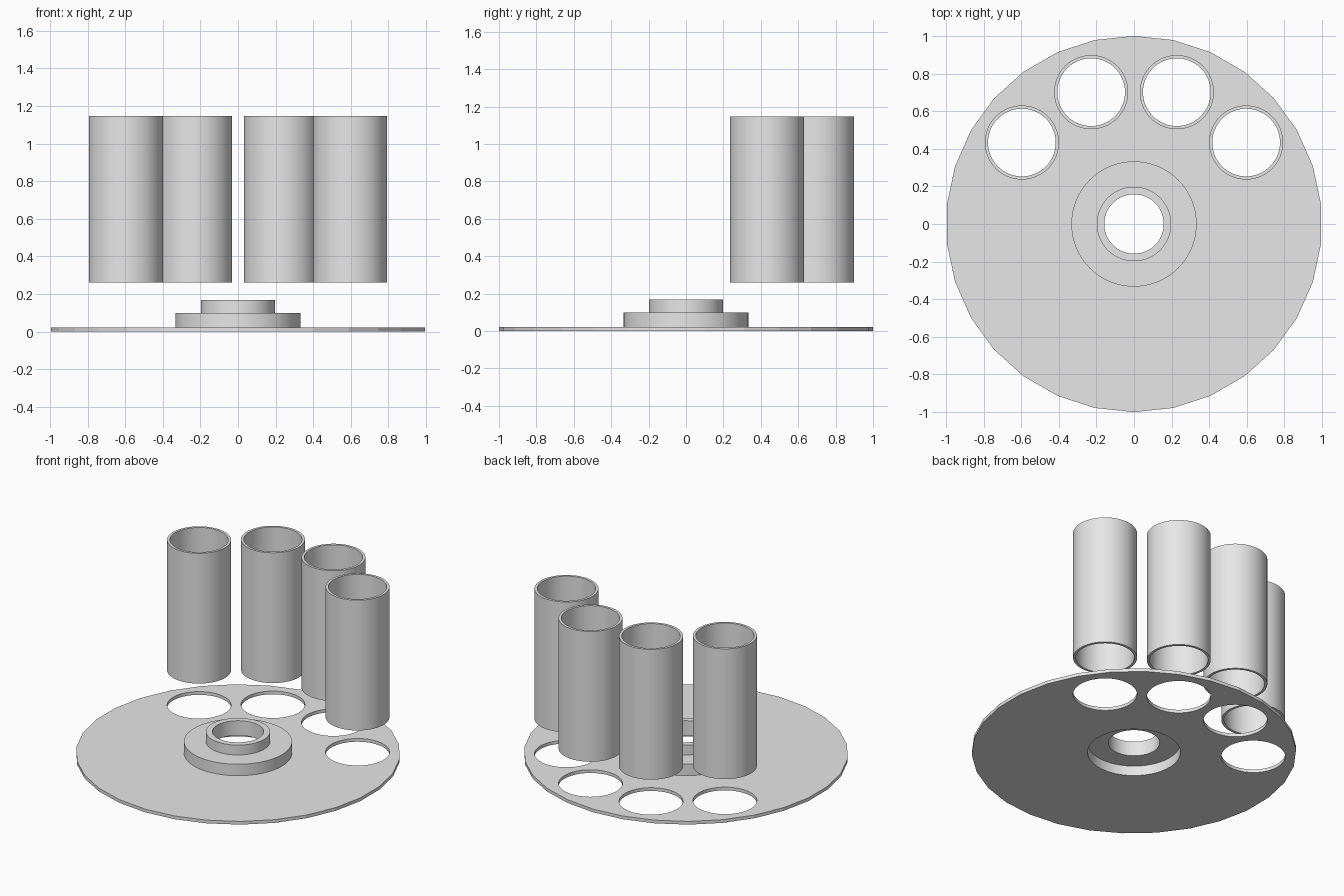
import bpy
import bmesh
from math import sin, cos, pi, radians

cube = bpy.data.objects.get("Cube")
if cube:
    bpy.data.objects.remove(cube, do_unlink=True)

SIDES = 64
PLATE_TOP = 0.022
TUBE_OUTER, TUBE_INNER = 0.197, 0.18
TUBE_ORBIT = 0.737
RECESS = 0.286

grey = bpy.data.materials.new("plain_grey")
grey.use_nodes = True
grey.diffuse_color = (0.8, 0.8, 0.8, 1)
grey.node_tree.nodes["Principled BSDF"].inputs["Base Color"].default_value = (0.8, 0.8, 0.8, 1)


def circle(radius, sides, cx=0, cy=0):
    """Points of a circle with one vertex pointing to the back."""
    angles = [pi / 2 + 2 * pi * i / sides for i in range(sides)]
    return [(cx + radius * cos(a), cy + radius * sin(a)) for a in angles]


def finish(obj):
    bpy.ops.object.select_all(action='DESELECT')
    obj.select_set(True)
    bpy.context.view_layer.objects.active = obj
    bpy.ops.object.shade_smooth_by_angle(angle=radians(10))


def lathe(name, profile, location=(0, 0, 0)):
    """Turn a closed (radius, height) profile around the z axis."""
    bm = bmesh.new()
    rings = [[bm.verts.new((x, y, z)) for x, y in circle(r, SIDES)] for r, z in profile]
    for k, ring in enumerate(rings):
        following = rings[(k + 1) % len(rings)]
        for i in range(SIDES):
            j = (i + 1) % SIDES
            bm.faces.new((ring[i], ring[j], following[j], following[i]))
    bmesh.ops.recalc_face_normals(bm, faces=bm.faces)
    mesh = bpy.data.meshes.new(name)
    bm.to_mesh(mesh)
    bm.free()
    mesh.materials.append(grey)
    obj = bpy.data.objects.new(name, mesh)
    obj.location = location
    bpy.context.collection.objects.link(obj)
    finish(obj)
    return obj


def pierced_plate(name, outlines, thickness):
    """Fill the first outline, leaving the others as holes, and thicken it."""
    curve = bpy.data.curves.new(name, 'CURVE')
    curve.dimensions = '2D'
    curve.fill_mode = 'BOTH'
    curve.extrude = thickness / 2
    for points in outlines:
        spline = curve.splines.new('POLY')
        spline.points.add(len(points) - 1)
        for p, (x, y) in zip(spline.points, points):
            p.co = (x, y, 0, 1)
        spline.use_cyclic_u = True
    source = bpy.data.objects.new(name + "_outline", curve)
    bpy.context.collection.objects.link(source)
    bpy.context.view_layer.update()
    evaluated = source.evaluated_get(bpy.context.evaluated_depsgraph_get())
    mesh = bpy.data.meshes.new_from_object(evaluated)
    bpy.data.objects.remove(source, do_unlink=True)

    # Weld the caps to the walls and rest the plate on the ground
    bm = bmesh.new()
    bm.from_mesh(mesh)
    bmesh.ops.remove_doubles(bm, verts=bm.verts, dist=0.0001)
    bmesh.ops.translate(bm, verts=bm.verts, vec=(0, 0, thickness / 2))
    bmesh.ops.recalc_face_normals(bm, faces=bm.faces)
    bm.to_mesh(mesh)
    bm.free()
    mesh.name = name
    mesh.materials.clear()
    mesh.materials.append(grey)
    obj = bpy.data.objects.new(name, mesh)
    bpy.context.collection.objects.link(obj)
    finish(obj)
    return obj


# Four stations spread along the back half of the plate
stations = [(TUBE_ORBIT * cos(radians(a)), TUBE_ORBIT * sin(radians(a)))
            for a in (36, 72, 108, 144)]

# Faceted base plate with a hole under each tube and one under the hub
holes = [circle(TUBE_OUTER, SIDES, x, y) for x, y in stations]
pierced_plate("base_plate", [circle(1, 30), circle(RECESS, SIDES)] + holes, PLATE_TOP)

# Stepped hub, bored through and hollowed from below
lathe("hub", [(RECESS, PLATE_TOP), (0.333, PLATE_TOP), (0.333, 0.1), (0.198, 0.1),
              (0.198, 0.167), (0.158, 0.167), (0.158, 0.067), (RECESS, 0.067)])

# Open tubes floating above their holes
TUBE_BOTTOM, TUBE_TOP = 0.26, 1.146
for n, (x, y) in enumerate(stations, 1):
    lathe(f"tube_{n}", [(TUBE_OUTER, TUBE_BOTTOM), (TUBE_OUTER, TUBE_TOP),
                        (TUBE_INNER, TUBE_TOP), (TUBE_INNER, TUBE_BOTTOM)], (x, y, 0))
